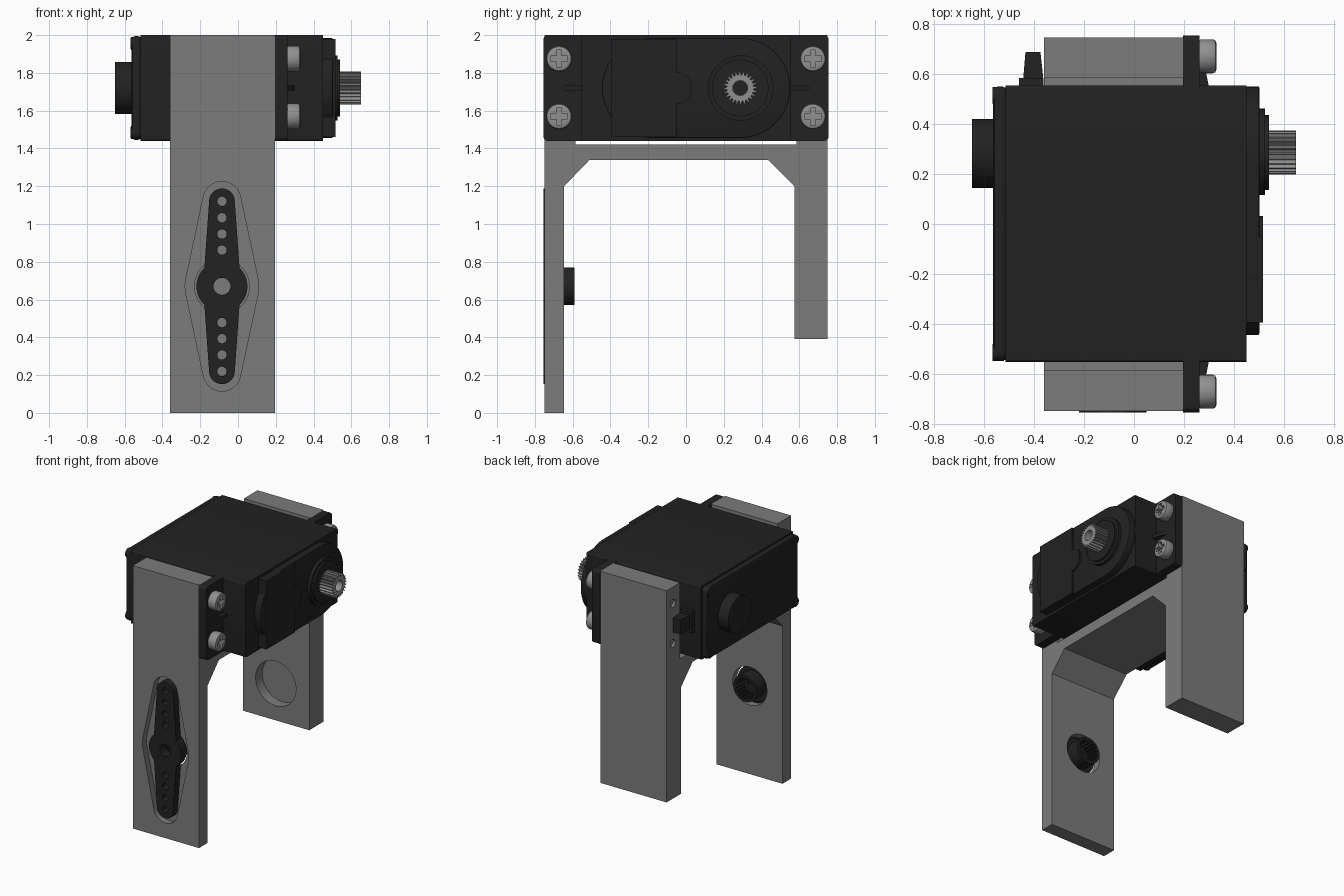
import bpy, bmesh, math
from mathutils import Vector
from mathutils.geometry import convex_hull_2d

if "Cube" in bpy.data.objects:
    bpy.data.objects.remove(bpy.data.objects["Cube"])


def material(name, value):
    m = bpy.data.materials.new(name)
    m.use_nodes = True
    col = (value, value, value, 1)
    m.diffuse_color = col
    m.node_tree.nodes["Principled BSDF"].inputs["Base Color"].default_value = col
    return m


BLACK = material("black plastic", 0.016)
GREY = material("bracket grey", 0.2)
STEEL = material("light steel", 0.28)


# Outline helpers (2D)
def circle(a, b, r, n=40):
    return [(a + r * math.cos(math.tau * i / n), b + r * math.sin(math.tau * i / n)) for i in range(n)]


def rect(a0, b0, a1, b1):
    return [(a0, b0), (a1, b0), (a1, b1), (a0, b1)]


def hull(*outlines):
    pts = [Vector(p) for o in outlines for p in o]
    return [tuple(pts[i]) for i in convex_hull_2d(pts)]


def round_rect(a0, b0, a1, b1, r):
    return hull(*[circle(a, b, r, 24) for a in (a0 + r, a1 - r) for b in (b0 + r, b1 - r)])


def gear(a, b, r_out, r_in, teeth):
    pts = []
    for i in range(teeth * 4):
        r = r_out if i % 4 < 2 else r_in
        t = math.tau * i / (teeth * 4)
        pts.append((a + r * math.cos(t), b + r * math.sin(t)))
    return pts


def plus(a, b, l, w):
    quarter = [(l, -w), (l, w), (w, w)]
    pts = []
    for k in range(4):
        c, s = round(math.cos(k * math.pi / 2)), round(math.sin(k * math.pi / 2))
        pts += [(a + c * u - s * v, b + s * u + c * v) for u, v in quarter]
    return pts


# Extrude an outline along x (outline is y,z), y (x,z) or z (x,y)
def prism(name, outline, axis, lo, hi, mat, bevel=0):
    place = {"x": lambda p, t: (t, p[0], p[1]),
             "y": lambda p, t: (p[0], t, p[1]),
             "z": lambda p, t: (p[0], p[1], t)}[axis]
    bm = bmesh.new()
    low = [bm.verts.new(place(p, lo)) for p in outline]
    high = [bm.verts.new(place(p, hi)) for p in outline]
    bm.faces.new(low)
    bm.faces.new(high)
    n = len(outline)
    for i in range(n):
        j = (i + 1) % n
        bm.faces.new((low[i], low[j], high[j], high[i]))
    bmesh.ops.recalc_face_normals(bm, faces=bm.faces)
    mesh = bpy.data.meshes.new(name)
    bm.to_mesh(mesh)
    bm.free()
    ob = bpy.data.objects.new(name, mesh)
    bpy.context.collection.objects.link(ob)
    mesh.materials.append(mat)
    if bevel:
        mod = ob.modifiers.new("bevel", "BEVEL")
        mod.width, mod.segments = bevel, 2
        mod.limit_method, mod.angle_limit = "ANGLE", math.radians(50)
        apply(ob, mod)
    return ob


def apply(ob, mod):
    bpy.context.view_layer.objects.active = ob
    bpy.ops.object.modifier_apply(modifier=mod.name)


def combine(ob, outline, axis, lo, hi, op="DIFFERENCE"):
    tool = prism("cutter", outline, axis, lo, hi, ob.data.materials[0])
    mod = ob.modifiers.new("bool", "BOOLEAN")
    mod.operation, mod.object, mod.solver = op, tool, "EXACT"
    apply(ob, mod)
    bpy.data.objects.remove(tool)


HX, HZ = -0.085, 0.67    # horn centre
SY, SZ = 0.287, 1.72     # output shaft centre
SCREWS = [(y, z) for y in (-0.672, 0.672) for z in (1.57, 1.875)]

# Bracket: two unequal legs, cross beam and posts
bracket = prism("bracket", [
    (-.75, 0), (-.645, 0), (-.645, 1.2), (-.51, 1.34), (.435, 1.34), (.575, 1.2),
    (.575, .39), (.748, .39), (.748, 2), (.585, 2), (.585, 1.42), (-.585, 1.42),
    (-.585, 2), (-.75, 2)], "x", -0.36, 0.197, GREY)
combine(bracket, hull(circle(HX, HZ, .195), circle(HX, HZ + .455, .1), circle(HX, HZ - .455, .1)),
        "y", -0.8, -0.70)
combine(bracket, circle(HX, HZ, .145), "y", -0.8, -0.6)
combine(bracket, circle(HX, HZ, .17), "y", 0.5, 0.655)
for y, z in SCREWS:
    combine(bracket, circle(y, z, .03, 20), "x", -0.4, 0.1)

# Horn with hub
horn = prism("horn", hull(circle(HX, HZ, .1), circle(HX, HZ + .45, .068), circle(HX, HZ - .45, .068)),
             "y", -0.755, -0.7, BLACK)
combine(horn, circle(HX, HZ, .135), "y", -0.755, -0.69, "UNION")
combine(horn, circle(HX, HZ, .1), "y", -0.71, -0.59, "UNION")
combine(horn, circle(HX, HZ, .045), "y", -0.8, -0.5)
combine(horn, gear(HX, HZ, .082, .07, 20), "y", -0.685, -0.5)
for side in (-1, 1):
    for d in (.192, .277, .363, .45):
        combine(horn, circle(HX, HZ + side * d, .025, 20), "y", -0.8, -0.65)

# Motor case
prism("case_body", round_rect(-.553, 1.44, .555, 2, .012), "x", -0.515, 0.45, BLACK)
prism("case_back_cap", round_rect(-.55, 1.445, .552, 1.995, .04), "x", -0.565, -0.51, BLACK, 0.02)
for y in (-.515, .515):
    for z in (1.485, 1.955):
        prism("cap_screw_boss", circle(y, z, .035, 20), "x", -0.568, -0.52, BLACK, 0.006)
prism("back_boss", circle(SY - .004, SZ, .138), "x", -0.65, -0.55, BLACK)
prism("front_deck", hull(circle(-.18, SZ, .265), circle(SY, SZ, .265)), "x", 0.44, 0.502, BLACK, 0.006)
plate = prism("gear_cover", rect(-.395, 1.46, -.05, 1.98), "x", 0.44, 0.516, BLACK)
combine(plate, circle(-.05, SZ, .083), "x", 0.44, 0.516, "UNION")

# Output shaft collars and toothed shaft
prism("shaft_collar", circle(SY + .003, SZ, .173), "x", 0.49, 0.526, BLACK)
prism("shaft_ring", circle(SY, SZ, .15), "x", 0.5, 0.541, BLACK)
shaft = prism("output_shaft", gear(SY, SZ, .088, .07, 24), "x", 0.52, 0.65, STEEL)
combine(shaft, circle(SY, SZ, .04, 24), "x", 0.56, 0.7)
prism("shaft_bore_floor", circle(SY, SZ, .039, 24), "x", 0.55, 0.565, BLACK)

# Mounting flange, ribs and screws
prism("mounting_flange", round_rect(-.755, 1.44, .755, 2, .025), "x", 0.197, 0.262, BLACK)
for s in (-1, 1):
    prism("flange_rib", [(.25, s * .54), (.302, s * .54), (.29, s * .6), (.25, s * .69)],
          "z", SZ - .013, SZ + .013, BLACK)
for y, z in SCREWS:
    head = prism("mounting_screw", circle(y, z, .068, 32), "x", 0.255, 0.33, STEEL, 0.014)
    combine(head, plus(y, z, .045, .014), "x", 0.295, 0.4)
    prism("screw_shank", circle(y, z, .029, 20), "x", -0.34, 0.255, STEEL)

# Cable outlet
prism("cable_collar", rect(-.46, .54, -.362, .585), "z", SZ - .08, SZ + .08, BLACK)
prism("cable_plug", [(-.445, .57), (-.362, .57), (-.375, .69), (-.435, .69)],
      "z", SZ - .055, SZ + .055, BLACK)

# Smooth round sides, keep hard edges
bpy.ops.object.select_all(action="DESELECT")
for ob in bpy.context.collection.objects:
    if ob.type == "MESH":
        ob.select_set(True)
        bpy.context.view_layer.objects.active = ob
bpy.ops.object.shade_smooth_by_angle(angle=math.radians(30))
